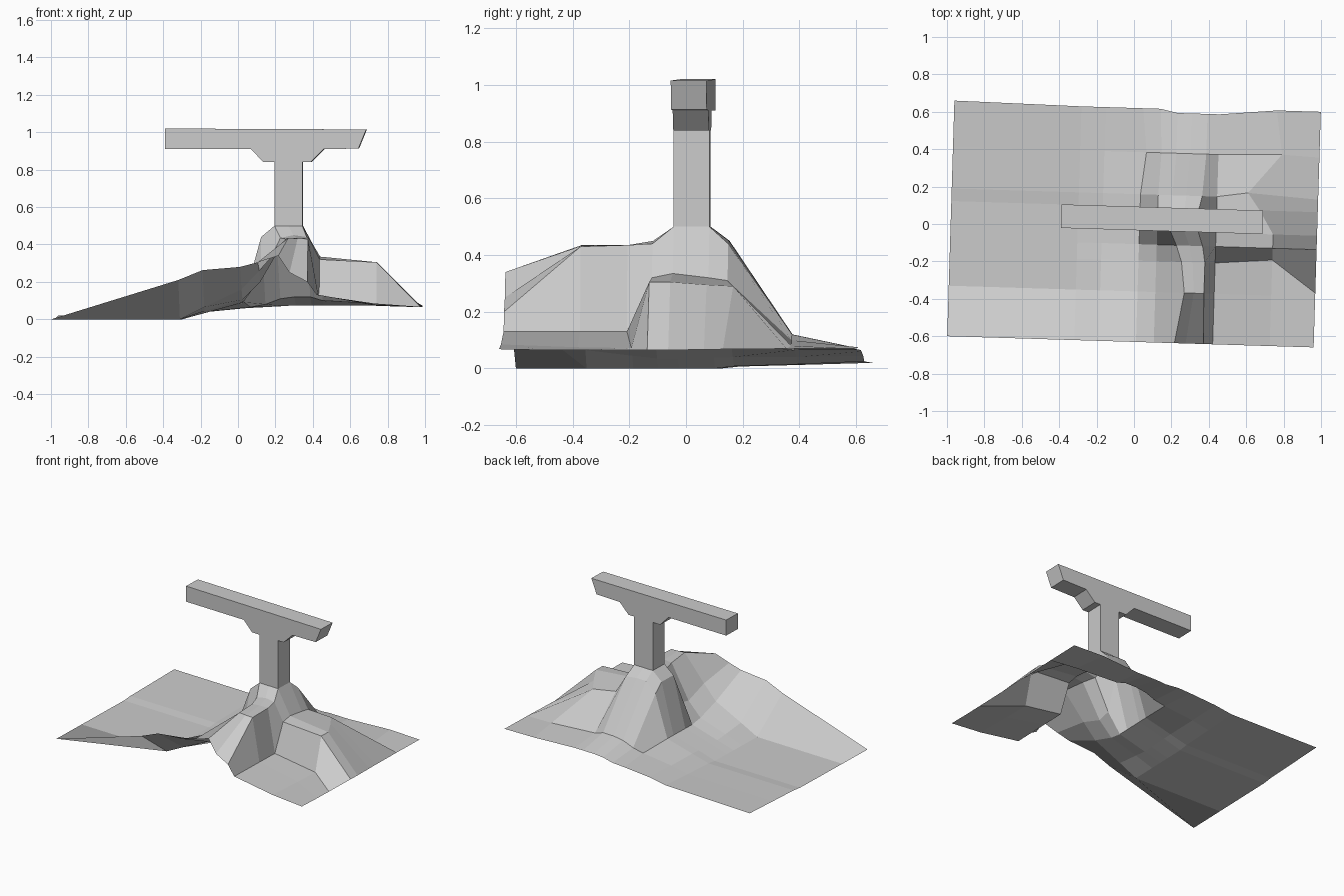
import bpy, bmesh, math

TURN = math.radians(-1.75)   # the whole scene is turned slightly about z


def make_object(name, bm):
    bmesh.ops.recalc_face_normals(bm, faces=bm.faces)
    mesh = bpy.data.meshes.new(name)
    bm.to_mesh(mesh)
    bm.free()
    obj = bpy.data.objects.new(name, mesh)
    obj.rotation_euler.z = TURN
    bpy.context.collection.objects.link(obj)
    return obj


# Hillside sheet: cross-sections from front to back.
# Each row: y, x of the three crest columns, heights in centimetres
COLS_LEFT = (-0.98, -0.30, -0.17, 0.03, 0.125)
COLS_RIGHT = (0.44, 0.745, 0.98)
SECTIONS = [
    (-0.63, (0.235, 0.295, 0.39), (0, 21, 26.3, 28, 30.5, 34, 25, 20, 13, 8.5, 6.8)),
    (-0.36, (0.28, 0.33, 0.385), (0, 0, 6.5, 16, 26, 43.5, 43.2, 43, 13, 7.5, 6.5)),
    (-0.195, (0.26, 0.32, 0.385), (0, 0, 4.5, 10.5, 20, 43, 43.5, 43.5, 13, 7.2, 6.5)),
    (-0.107, (0.23, 0.30, 0.37), (0, 0, 3.5, 9, 22, 43.5, 45, 44, 32, 30.5, 6.5)),
    (-0.033, (0.196, 0.27, 0.345), (0, 0, 3.5, 9, 44, 50, 50, 50, 33.5, 30.5, 6.5)),
    (0.093, (0.196, 0.27, 0.345), (0, 0, 3.8, 9, 44, 50, 50, 50, 32, 29.5, 6.7)),
    (0.16, (0.20, 0.275, 0.36), (0.7, 0.8, 4, 9, 38, 45, 45, 44, 31, 29, 6.8)),
    (0.385, (0.215, 0.29, 0.375), (1.3, 1.5, 4, 6.5, 8, 11, 12, 12, 10, 8, 7)),
    (0.62, (0.215, 0.29, 0.375), (2, 2.5, 4.5, 6, 6.5, 7, 7.5, 7.5, 7.5, 7.5, 7)),
]
bm = bmesh.new()
grid = [[bm.verts.new((x, y, h / 100))
         for x, h in zip(COLS_LEFT + crest + COLS_RIGHT, heights)]
        for y, crest, heights in SECTIONS]
# shoulder foot flares forward at the right edge
grid[1][-1].co.y = -0.46
grid[2][-1].co.y = -0.34
grid[2][-2].co.y = -0.17
# shoulder top narrows towards the back and its foot spreads out again
for r, x, y in ((5, 0.67, 0.093), (6, 0.605, 0.185), (7, 0.78, 0.395)):
    grid[r][-2].co.x, grid[r][-2].co.y = x, y
grid[7][3].co.x, grid[7][4].co.x = 0.055, 0.135
# back edge dips behind the mound
for vert in grid[-1]:
    vert.co.y = 0.63 if abs(vert.co.x) > 0.5 else 0.62
for vert in grid[-1][5:9]:
    vert.co.y = 0.60
for r in range(len(grid) - 1):
    for c in range(len(grid[0]) - 1):
        if (r, c) not in ((4, 5), (4, 6)):      # opening under the post
            bm.faces.new((grid[r][c], grid[r][c + 1],
                          grid[r + 1][c + 1], grid[r + 1][c]))
make_object("hillside", bm)

# T-shaped post with bracketed crossbeam: front profile pushed back in y
PROFILE = [(0.196, 0.50), (0.345, 0.50), (0.345, 0.84), (0.39, 0.84),
           (0.46, 0.91), (0.645, 0.913), (0.687, 1.015), (-0.39, 1.02),
           (-0.39, 0.91), (0.07, 0.91), (0.137, 0.84), (0.196, 0.84)]
bm = bmesh.new()
front = bm.faces.new([bm.verts.new((x, -0.033, z)) for x, z in PROFILE])
pushed = bmesh.ops.extrude_face_region(bm, geom=[front], use_keep_orig=True)
for item in pushed["geom"]:
    if isinstance(item, bmesh.types.BMVert):
        item.co.y = 0.093
make_object("post_and_crossbeam", bm)
